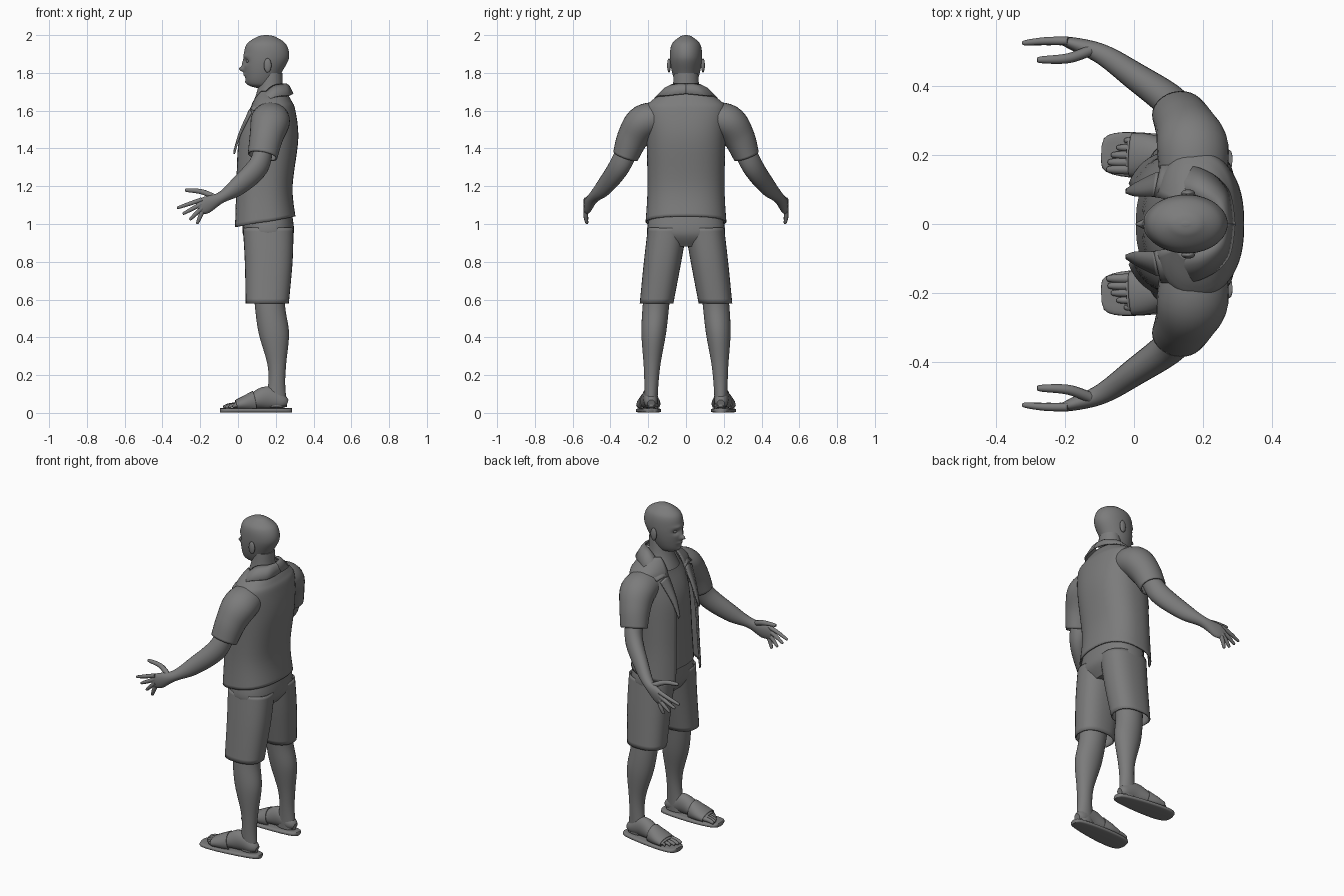
import bpy, bmesh
from math import sin, cos, pi, asin, exp, radians
from mathutils import Vector

default_cube = bpy.data.objects.get("Cube")
if default_cube:
    bpy.data.objects.remove(default_cube)

material = bpy.data.materials.new("plain grey")
material.use_nodes = True
material.diffuse_color = (.2, .2, .2, 1)
shader = material.node_tree.nodes["Principled BSDF"]
shader.inputs["Base Color"].default_value = material.diffuse_color


def spline(rows, steps):
    """Smooth interpolation through rows of numbers."""
    rows = [Vector(row) for row in rows]
    result = []
    for i, (start, end) in enumerate(zip(rows, rows[1:])):
        slope_in = (end - rows[max(i - 1, 0)]) / 2
        slope_out = (rows[min(i + 2, len(rows) - 1)] - start) / 2
        for k in range(steps):
            t = k / steps
            s = 1 - t
            result.append(start * (s * s * (1 + 2 * t)) + end * (t * t * (1 + 2 * s))
                          + slope_in * (t * s * s) - slope_out * (t * t * s))
    return result + [rows[-1]]


def finish(name, bm, thickness=0, mirror=False):
    """Turn the mesh into a smooth shaded object."""
    bmesh.ops.recalc_face_normals(bm, faces=bm.faces)
    mesh = bpy.data.meshes.new(name)
    bm.to_mesh(mesh)
    bm.free()
    mesh.materials.append(material)
    part = bpy.data.objects.new(name, mesh)
    bpy.context.collection.objects.link(part)
    bpy.ops.object.select_all(action='DESELECT')
    part.select_set(True)
    bpy.context.view_layer.objects.active = part
    bpy.ops.object.shade_smooth_by_angle(angle=radians(50))
    if thickness:
        solidify = part.modifiers.new("thickness", 'SOLIDIFY')
        solidify.thickness = thickness
        solidify.offset = 0
    if mirror:
        part.modifiers.new("other side", 'MIRROR').use_axis = (False, True, False)
    return part


def skin(name, rows, closed=True, caps=True, **options):
    """Join neighbouring rows of points with faces."""
    bm = bmesh.new()
    loops = [[bm.verts.new(point) for point in row] for row in rows]
    count = len(loops[0])
    for lower, upper in zip(loops, loops[1:]):
        for i in range(count if closed else count - 1):
            j = (i + 1) % count
            bm.faces.new((lower[i], lower[j], upper[j], upper[i]))
    if closed and caps:
        bm.faces.new(loops[0])
        bm.faces.new(loops[-1])
    return finish(name, bm, **options)


def power(value, roundness):
    return abs(value) ** (2 / roundness) * (1 if value > 0 else -1)


def oval(centre, side_a, side_b, sides, roundness):
    angles = [2 * pi * i / sides for i in range(sides)]
    return [centre + side_a * power(cos(a), roundness) + side_b * power(sin(a), roundness)
            for a in angles]


def body(name, rows, middle=lambda z: 0, steps=6, sides=32, roundness=2, **options):
    """Level rings: height, front, back, half width."""
    rings = []
    for z, front, back, half in spline(rows, steps):
        centre = Vector(((front + back) / 2, middle(z), z))
        rings.append(oval(centre, Vector(((back - front) / 2, 0, 0)), Vector((0, half, 0)),
                          sides, roundness))
    return skin(name, rings, **options)


def tube(name, rows, across=(0, 0, 1), steps=6, sides=20, roundness=2, **options):
    """Rings along a path: position, radius along the across axis, other radius."""
    rows = spline(rows, steps)
    path = [row.xyz for row in rows]
    rings = []
    for i, row in enumerate(rows):
        tangent = (path[min(i + 1, len(path) - 1)] - path[max(i - 1, 0)]).normalized()
        side_a = Vector(across)
        side_a = (side_a - tangent * side_a.dot(tangent)).normalized()
        side_b = tangent.cross(side_a)
        rings.append(oval(path[i], side_a * row[3], side_b * row[4], sides, roundness))
    return skin(name, rings, mirror=True, **options)


def ball(name, centre, size):
    bm = bmesh.new()
    bmesh.ops.create_uvsphere(bm, u_segments=20, v_segments=12, radius=1)
    bmesh.ops.scale(bm, vec=size, verts=bm.verts)
    bmesh.ops.translate(bm, vec=centre, verts=bm.verts)
    finish(name, bm, mirror=True)


def sculpt(part, y, z, width, height, push):
    """Move a soft patch of the face, on both sides, along x."""
    for vertex in part.data.vertices:
        co = vertex.co
        if co.x < .12:
            falloff = ((abs(co.y) - y) / width) ** 2 + ((co.z - z) / height) ** 2
            co.x += push * exp(-falloff)


# Head with sculpted face
head = body("head", [(1.72, .1, .19, .02), (1.74, .05, .2, .05), (1.8, .035, .23, .073),
                     (1.88, .03, .27, .085), (1.95, .045, .255, .076), (1.99, .1, .2, .035),
                     (2, .14, .16, .005)], steps=12, sides=96)
for feature in [(.032, 1.86, .018, .014, .014),     # eye sockets
                (0, 1.82, .012, .014, -.028),       # nose tip
                (0, 1.85, .01, .02, -.008),         # nose bridge
                (.025, 1.89, .025, .01, -.005),     # brow
                (0, 1.79, .02, .007, -.009),        # lips
                (0, 1.75, .02, .01, -.006)]:        # chin
    sculpt(head, *feature)
ball("eyes", (.053, .031, 1.862), (.01, .013, .008))
ball("ears", (.157, .09, 1.84), (.02, .01, .038))
body("neck", [(1.8, .12, .235, .064), (1.7, .1, .24, .075), (1.62, .07, .26, .11)])

# Undershirt, a little inside the shirt
torso = [(1.04, -.03, .3, .21), (1.2, -.02, .285, .2), (1.45, 0, .315, .205),
         (1.6, .06, .3, .21), (1.65, .08, .28, .18), (1.7, .11, .25, .1)]
body("undershirt", [(z, front + .035, back - .02, half * .85) for z, front, back, half in torso],
     roundness=2.4)


# Open shirt, with the hem dropping towards the front
def shirt_row(z, front, back, half, roundness=2.4, columns=48):
    gap = .07 + .07 * (1.7 - z)
    drop = max(0, 1.28 - z) / 4
    edge = asin(min(1, gap / half) ** (roundness / 2))
    row = []
    for i in range(columns + 1):
        angle = edge + (2 * pi - 2 * edge) * i / columns
        forward = cos(angle)
        row.append(((front + back) / 2 - (back - front) / 2 * power(forward, roundness),
                    half * power(sin(angle), roundness), z - drop * (1 + forward) / 2))
    return row


skin("shirt", [shirt_row(*row) for row in spline(torso, 6)], closed=False, thickness=.008)
tube("sleeves", [(.17, .12, 1.56, .09, .08), (.17, .22, 1.54, .1, .09),
                 (.15, .28, 1.46, .085, .08), (.13, .32, 1.36, .075, .065)],
     across=(1, 0, 0), sides=28, caps=False, thickness=.008)


# Folded collar and lapels
def ribbon(name, inner, outer):
    rows = []
    for a, b in zip(spline(inner, 8), spline(outer, 8)):
        fold = a.lerp(b, .4) + Vector((0, 0, .01))
        rows.append([a, fold, b])
    skin(name, rows, closed=False, thickness=.009, mirror=True)


ribbon("collar",
       [(.255, 0, 1.74), (.24, .05, 1.74), (.17, .085, 1.72), (.06, .08, 1.6)],
       [(.29, 0, 1.69), (.27, .1, 1.68), (.19, .16, 1.67), (.08, .17, 1.6)])
ribbon("lapels",
       [(.06, .08, 1.6), (.01, .08, 1.48), (-.02, .09, 1.38)],
       [(.07, .15, 1.59), (.01, .12, 1.47), (-.02, .1, 1.37)])

# Arms and hands
tube("arms", [(.14, .29, 1.44, .05, .05), (.11, .35, 1.31, .06, .05), (0, .43, 1.2, .05, .04),
              (-.09, .49, 1.14, .03, .03), (-.17, .52, 1.1, .045, .02), (-.21, .53, 1.08, .03, .01)])


def digit(name, base, middle, tip, radius):
    """Tapered finger or toe with a rounded end."""
    base, middle, tip = Vector(base), Vector(middle), Vector(tip)
    rows = [(base, 1), (middle, .9), (middle.lerp(tip, .9), .6), (tip, .1)]
    tube(name, [(*point, radius * scale, radius * scale) for point, scale in rows],
         across=(0, 1, 0), sides=10)


digit("thumb", (-.12, .505, 1.14), (-.19, .48, 1.17), (-.28, .475, 1.18), .016)
for i, name in enumerate(["index_finger", "middle_finger", "ring_finger", "little_finger"]):
    angle = .33 + .1 * i + .06 * i * i
    base = Vector((-.19, .53, 1.13 - .022 * i))
    reach = Vector((-cos(angle), 0, -sin(angle))) * (.14 - .024 * i)
    digit(name, base, base + reach / 2, base + reach - Vector((0, .006, 0)), .0125)


# Shorts
def shorts_middle(z):
    return .24 - .145 * z


body("shorts_seat", [(1.06, .03, .285, .19), (.95, .025, .295, .205), (.88, .06, .25, .15)],
     roundness=2.5)
body("shorts_legs", [(.98, .03, .29, .1), (.8, .04, .285, .095), (.58, .045, .265, .085)],
     middle=shorts_middle, roundness=2.4, caps=False, thickness=.008, mirror=True)


# Legs
def leg_middle(z):
    return .185 - .08 * z * z


body("legs", [(.7, .08, .25, .07), (.56, .09, .25, .07), (.42, .11, .27, .065),
              (.26, .155, .255, .045), (.15, .16, .25, .037), (.03, .14, .26, .033)],
     middle=leg_middle, mirror=True)


# Feet, toes and sandals
def foot(name, rows, **options):
    """Rings along the foot: x, height, half width, half height."""
    tube(name, [(x, .2 - .06 * x, z, half, rise) for x, z, half, rise in rows],
         across=(0, 1, 0), **options)


foot("feet", [(.26, .05, .02, .02), (.23, .06, .035, .04), (.15, .08, .04, .06),
              (.06, .055, .05, .035), (-.02, .04, .05, .015)])
foot("sandal_straps", [(.09, .06, .05, .055), (.04, .05, .06, .04), (-.01, .04, .06, .025)],
     caps=False, thickness=.006)

sole = []
for i in range(17):
    angle = .04 + (pi - .08) * i / 16
    along = cos(angle)
    sole.append((.095 + .19 * along, .013, (.063 - .014 * along) * sin(angle) ** .4, .012))
foot("sandal_soles", sole, steps=1, roundness=4)

for i in range(5):
    y = .158 + .021 * i
    tip = -.078 + .0032 * i * i
    digit("toe_" + "abcde"[i], (.02, y, .04), (tip / 2, y, .04), (tip, y, .03), .015 - .0012 * i)
